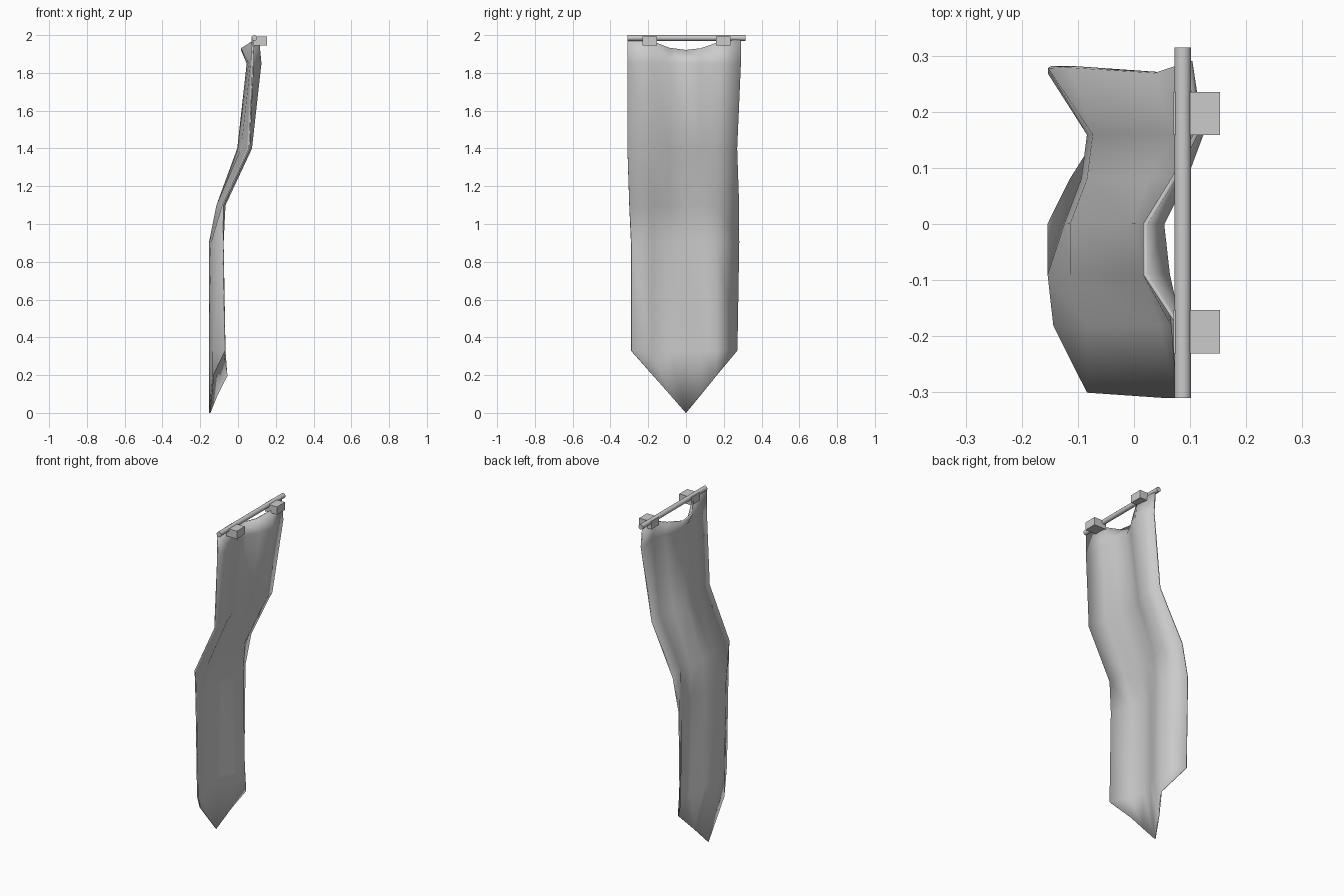
import bpy, bmesh, math
from mathutils import Vector

cube = bpy.data.objects.get("Cube")
if cube:
    bpy.data.objects.remove(cube, do_unlink=True)

# One plain grey for everything
grey = bpy.data.materials.new("plain grey")
grey.use_nodes = True
grey.diffuse_color = (0.6, 0.6, 0.6, 1)
grey.node_tree.nodes["Principled BSDF"].inputs["Base Color"].default_value = (0.6, 0.6, 0.6, 1)


def finish(obj, name, angle=40):
    """Name the part, colour it and smooth its soft edges."""
    obj.name = name
    obj.data.materials.clear()
    obj.data.materials.append(grey)
    bpy.ops.object.select_all(action="DESELECT")
    obj.select_set(True)
    bpy.context.view_layer.objects.active = obj
    bpy.ops.object.shade_smooth_by_angle(angle=math.radians(angle))


# Hanging cloth: fold depth (hundredths, along x) across the width at key heights
COLUMNS = [-0.30, -0.18, -0.09, 0, 0.08, 0.16, 0.28]
SHOULDER = 0.33
FOLDS = [
    # height, right edge, left edge, fold depths
    (1.98, -0.31, 0.29, [8, 8, 2, 2, 7, 11, 9]),
    (1.85, -0.31, 0.29, [8, 7, 6, 5, 9, 12, 10]),
    (1.40, -0.31, 0.27, [6, 5, 2, 0, 3, 7, 4]),
    (1.10, -0.30, 0.28, [-8, -8, -11, -11, -8, -7, -11]),
    (0.90, -0.29, 0.28, [-8, -14, -15, -12, -9, -8, -15]),
    (SHOULDER, -0.29, 0.27, [-7, -13, -15, -12, -8, -7, -15]),
    (0.00, -0.29, 0.27, [-7, -13, -14, -15, -11, -6, -15]),
]


def cloth_point(row, col):
    height, low, high, depths = row
    y = COLUMNS[col]
    if col == 0:
        y = low
    elif col == len(COLUMNS) - 1:
        y = high
    z = height
    if row is FOLDS[0]:        # sagging top hem between the clips
        z -= 0.06 * max(0, 1 - (y / 0.2) ** 2)
    elif row is FOLDS[-1]:     # pointed bottom hem
        z = SHOULDER * abs(y) / (abs(low) if y < 0 else high)
    return Vector((depths[col] / 100, y, z))


bm = bmesh.new()
grid = [[bm.verts.new(cloth_point(row, c)) for c in range(len(COLUMNS))] for row in FOLDS]
for upper, lower in zip(grid, grid[1:]):
    for c in range(len(COLUMNS) - 1):
        bm.faces.new((upper[c], lower[c], lower[c + 1], upper[c + 1]))
bmesh.ops.remove_doubles(bm, verts=bm.verts, dist=0.001)
bmesh.ops.recalc_face_normals(bm, faces=bm.faces)
mesh = bpy.data.meshes.new("cloth")
bm.to_mesh(mesh)
bm.free()
cloth = bpy.data.objects.new("cloth", mesh)
bpy.context.collection.objects.link(cloth)
finish(cloth, "cloth", 80)
thickness = cloth.modifiers.new("thickness", "SOLIDIFY")
thickness.thickness = 0.008
thickness.offset = 0

# Hanging pole
bpy.ops.mesh.primitive_cylinder_add(vertices=12, radius=0.015, depth=0.625,
                                    location=(0.087, 0.002, 1.985),
                                    rotation=(math.pi / 2, 0, 0))
finish(bpy.context.object, "pole")

# Wall brackets holding the pole
for side, y in (("left", 0.197), ("right", -0.192)):
    bpy.ops.mesh.primitive_cube_add(size=1, location=(0.112, y, 1.968))
    bracket = bpy.context.object
    bracket.scale = (0.083, 0.077, 0.048)
    finish(bracket, side + "_bracket")
